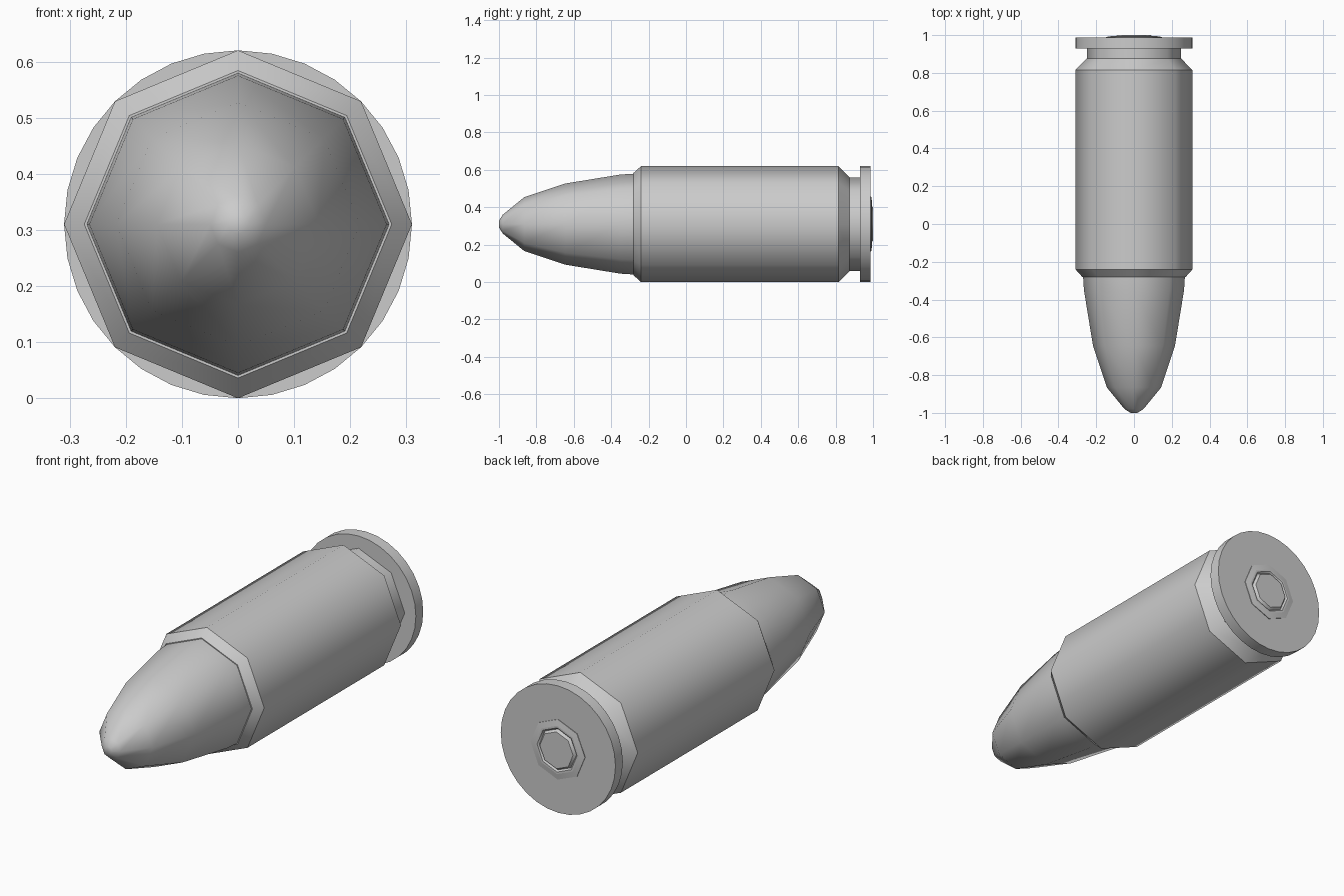
import bpy, bmesh, math

if "Cube" in bpy.data.objects:
    bpy.data.objects.remove(bpy.data.objects["Cube"])

CENTRE_Z = 0.31


def lathe(name, profile, sides, sharp=()):
    """Revolve (y, radius) points around the long axis; radius 0 closes to a point.
    sharp lists the profile rings whose edges stay hard."""
    bm = bmesh.new()
    rings = []
    for y, r in profile:
        if r == 0:
            rings.append([bm.verts.new((0, y, CENTRE_Z))] * sides)
        else:
            rings.append([bm.verts.new((r * math.sin(math.tau * i / sides), y,
                                        CENTRE_Z + r * math.cos(math.tau * i / sides)))
                          for i in range(sides)])
    for a, b in zip(rings, rings[1:]):
        for i in range(sides):
            j = (i + 1) % sides
            corners = list(dict.fromkeys((a[i], a[j], b[j], b[i])))
            bm.faces.new(corners).smooth = True
    for k in sharp:
        for i in range(sides):
            edge = bm.edges.get((rings[k][i], rings[k][(i + 1) % sides]))
            if edge:
                edge.smooth = False
    bmesh.ops.recalc_face_normals(bm, faces=bm.faces)
    mesh = bpy.data.meshes.new(name)
    bm.to_mesh(mesh)
    bm.free()
    obj = bpy.data.objects.new(name, mesh)
    bpy.context.collection.objects.link(obj)
    return obj


# Octagonal case with chamfered mouth, shoulder and extraction groove
lathe("case_body", [(-0.28, 0.0), (-0.28, 0.274), (-0.24, 0.31), (0.815, 0.31),
                    (0.875, 0.25), (0.935, 0.25), (0.935, 0.0)], 8, sharp=range(1, 6))

# Tapered octagonal tip, smooth along its length
lathe("tip", [(-0.27, 0.0), (-0.27, 0.27), (-0.35, 0.265), (-0.645, 0.217),
              (-0.865, 0.144), (-0.98, 0.05), (-1.0, 0.018), (-1.0, 0.0)], 8, sharp=(1,))

# Round base rim
lathe("base_rim", [(0.93, 0.0), (0.93, 0.31), (0.987, 0.31), (0.987, 0.0)],
      32, sharp=(1, 2))

# Stepped octagonal centre cap with a shallow groove
lathe("centre_cap", [(0.98, 0.0), (0.98, 0.147), (0.99, 0.147), (0.995, 0.118),
                     (0.995, 0.108), (0.988, 0.1), (1.0, 0.09), (1.0, 0.0)],
      8, sharp=range(1, 7))
